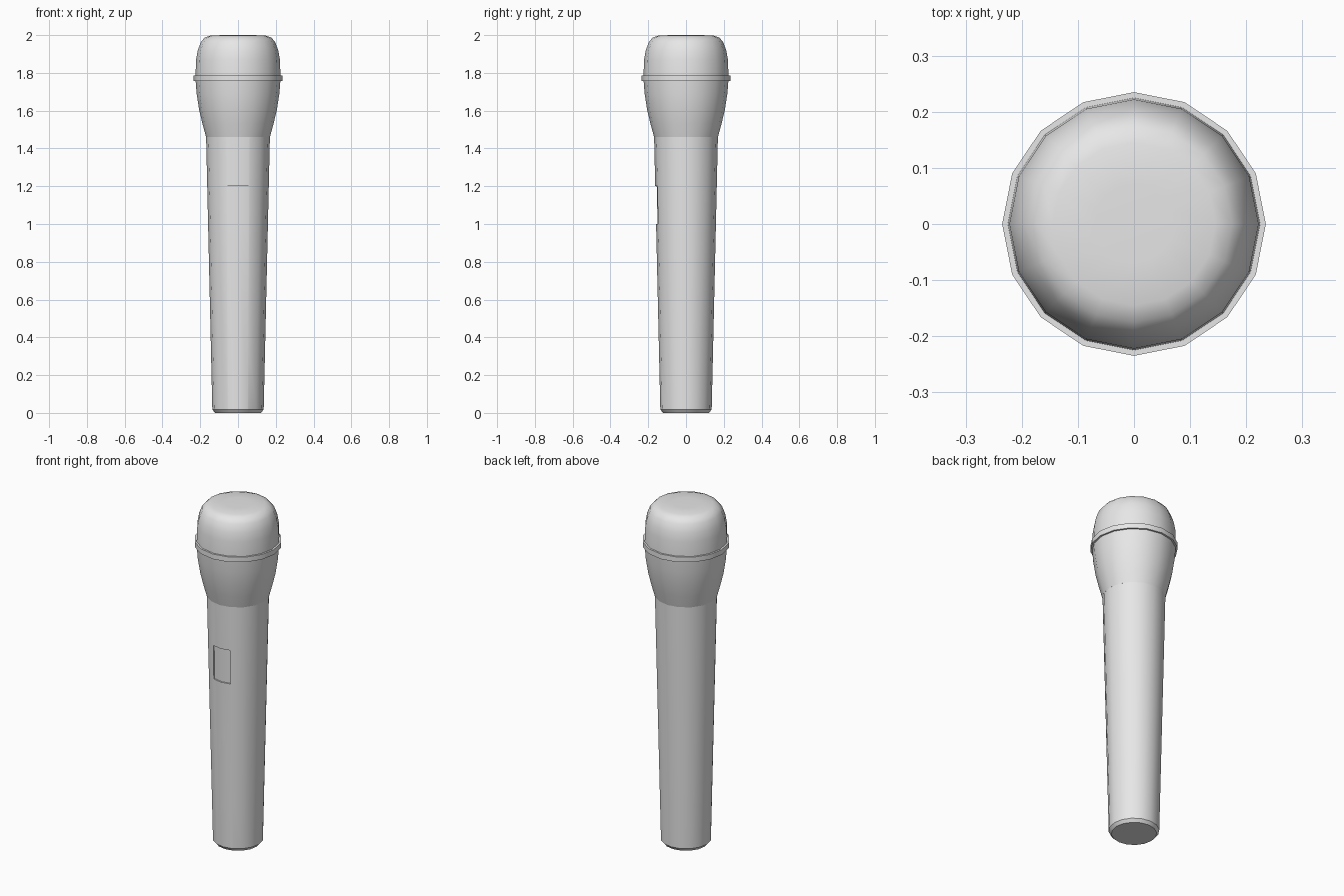
import bpy, bmesh, math
from mathutils import Vector

SIDES = 16

cube = bpy.data.objects.get("Cube")
if cube:
    bpy.data.objects.remove(cube, do_unlink=True)

# Single plain grey
grey = bpy.data.materials.new("light_grey")
grey.use_nodes = True
grey.diffuse_color = (0.8, 0.8, 0.8, 1)
grey.node_tree.nodes["Principled BSDF"].inputs["Base Color"].default_value = (0.8, 0.8, 0.8, 1)


def lathe(profile):
    """Revolve (radius, height) points around z, closing both ends."""
    bm = bmesh.new()
    rings = []
    for r, z in profile:
        rings.append([bm.verts.new((r * math.cos(a), r * math.sin(a), z))
                      for a in (math.tau * i / SIDES for i in range(SIDES))])
    for low, high in zip(rings, rings[1:]):
        for i in range(SIDES):
            j = (i + 1) % SIDES
            bm.faces.new((low[i], low[j], high[j], high[i]))
    bm.faces.new(rings[0][::-1])
    bm.faces.new(rings[-1])
    return bm


def finish(bm, name, angle=35):
    bmesh.ops.recalc_face_normals(bm, faces=bm.faces)
    mesh = bpy.data.meshes.new(name)
    bm.to_mesh(mesh)
    bm.free()
    obj = bpy.data.objects.new(name, mesh)
    mesh.materials.append(grey)
    bpy.context.collection.objects.link(obj)
    bpy.ops.object.select_all(action="DESELECT")
    obj.select_set(True)
    bpy.context.view_layer.objects.active = obj
    bpy.ops.object.shade_smooth_by_angle(angle=math.radians(angle))
    return obj


# Tapered handle with a chamfered foot
handle = lathe([(0.122, 0), (0.136, 0.018), (0.169, 1.465)])

# Shallow switch recess cut into the front of the handle
half_w, low, high, depth = 0.055, 1.0, 1.2, 0.008
cuts = [((half_w, 0, 0), (1, 0, 0)), ((-half_w, 0, 0), (1, 0, 0)),
        ((0, 0, low), (0, 0, 1)), ((0, 0, high), (0, 0, 1))]
for co, no in cuts:
    front = [f for f in handle.faces
             if f.normal.y < -0.9 or f.calc_center_median().y < -0.12]
    geom = set(front)
    for f in front:
        geom.update(f.edges)
        geom.update(f.verts)
    bmesh.ops.bisect_plane(handle, geom=list(geom), plane_co=Vector(co), plane_no=Vector(no))
    handle.normal_update()
patch = []
for f in handle.faces:
    c = f.calc_center_median()
    if abs(c.x) < half_w and low < c.z < high and c.y < 0:
        patch.append(f)
result = bmesh.ops.extrude_face_region(handle, geom=patch)
moved = [v for v in result["geom"] if isinstance(v, bmesh.types.BMVert)]
bmesh.ops.translate(handle, verts=moved, vec=(0, depth, 0))
bmesh.ops.delete(handle, geom=[f for f in patch if f.is_valid], context="FACES")
finish(handle, "handle")

# Flared cup below the band
finish(lathe([(0.169, 1.46), (0.188, 1.53), (0.206, 1.605),
              (0.219, 1.69), (0.225, 1.765)]), "head_cup")

# Band around the head
finish(lathe([(0.235, 1.757), (0.235, 1.787)]), "head_band")

# Rounded grille
finish(lathe([(0.225, 1.78), (0.222, 1.87), (0.213, 1.92), (0.196, 1.965),
              (0.175, 1.988), (0.145, 1.998), (0.07, 2.0)]), "grille")
